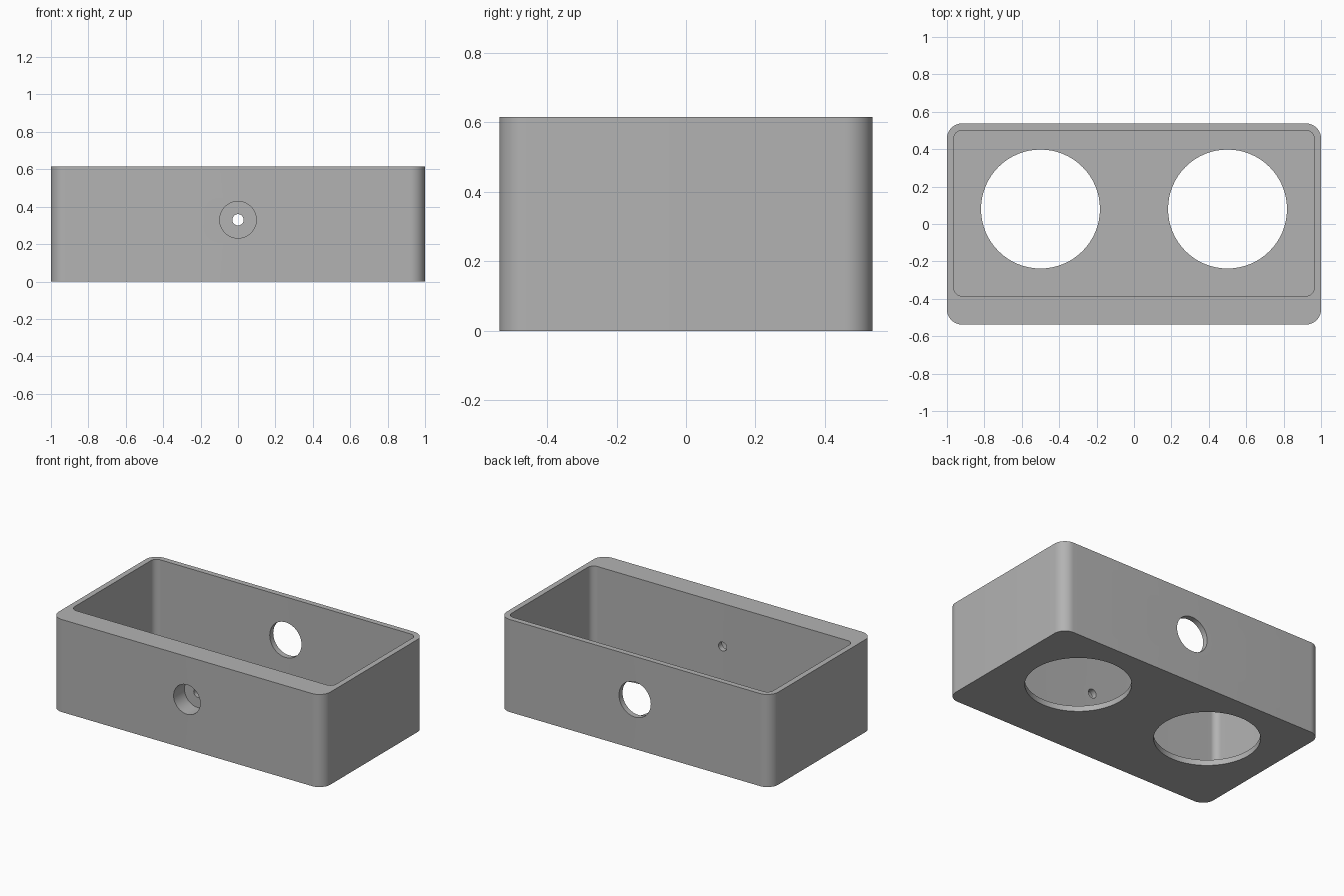
import bpy, bmesh
from math import pi, cos, sin, radians
from mathutils import Matrix

cube = bpy.data.objects.get("Cube")
if cube:
    bpy.data.objects.remove(cube, do_unlink=True)

HEIGHT, WALL = 0.616, 0.037
FRONT, BACK = -0.5375, 0.5375
HOLE_Z = 0.33

grey = bpy.data.materials.new("plain grey")
grey.use_nodes = True
colour = (0.45, 0.45, 0.45, 1)
grey.diffuse_color = colour
grey.node_tree.nodes["Principled BSDF"].inputs["Base Color"].default_value = colour


def finish(name, bm):
    bmesh.ops.recalc_face_normals(bm, faces=bm.faces)
    mesh = bpy.data.meshes.new(name)
    bm.to_mesh(mesh)
    bm.free()
    mesh.materials.append(grey)
    obj = bpy.data.objects.new(name, mesh)
    bpy.context.collection.objects.link(obj)
    return obj


def rounded_block(name, half_x, y0, y1, z0, z1, radius, steps=12):
    """Upright block with rounded vertical corners."""
    bm = bmesh.new()
    centres = [(half_x - radius, y1 - radius), (radius - half_x, y1 - radius),
               (radius - half_x, y0 + radius), (half_x - radius, y0 + radius)]
    ring = []
    for corner, (cx, cy) in enumerate(centres):
        for i in range(steps + 1):
            a = (corner + i / steps) * pi / 2
            ring.append(bm.verts.new((cx + radius * cos(a), cy + radius * sin(a), z0)))
    base = bm.faces.new(ring)
    top = bmesh.ops.extrude_face_region(bm, geom=[base])["geom"]
    bmesh.ops.translate(bm, vec=(0, 0, z1 - z0),
                        verts=[v for v in top if isinstance(v, bmesh.types.BMVert)])
    return finish(name, bm)


def drill(name, radius, length, centre, along_y=True):
    """Round cutter along y or z."""
    bm = bmesh.new()
    turn = Matrix.Rotation(pi / 2, 4, 'X') if along_y else Matrix.Identity(4)
    bmesh.ops.create_cone(bm, cap_ends=True, segments=64, radius1=radius,
                          radius2=radius, depth=length,
                          matrix=Matrix.Translation(centre) @ turn)
    return finish(name, bm)


# Outer body
body = rounded_block("box_body", 1, FRONT, BACK, 0, HEIGHT, 0.08)

# Open cavity, with a thicker wall at the front
cutters = [rounded_block("cavity_cutter", 1 - WALL, -0.385, BACK - WALL,
                         WALL, HEIGHT + 0.2, 0.043)]

# Two large floor openings
for side, x in (("left", 0.5), ("right", -0.5)):
    cutters.append(drill(side + "_floor_cutter", 0.318, 0.2, (x, 0.08, 0), False))

# Stepped front hole and plain back hole
cutters.append(drill("front_recess_cutter", 0.098, 0.23, (0, FRONT, HOLE_Z)))
cutters.append(drill("front_pin_cutter", 0.03, 0.6, (0, FRONT, HOLE_Z)))
cutters.append(drill("back_hole_cutter", 0.117, 0.3, (0, BACK, HOLE_Z)))

bpy.context.view_layer.objects.active = body
body.select_set(True)
for cutter in cutters:
    mod = body.modifiers.new(cutter.name, 'BOOLEAN')
    mod.operation = 'DIFFERENCE'
    mod.solver = 'EXACT'
    mod.object = cutter
    bpy.ops.object.modifier_apply(modifier=mod.name)
    bpy.data.objects.remove(cutter, do_unlink=True)

bpy.ops.object.shade_smooth_by_angle(angle=radians(30))
